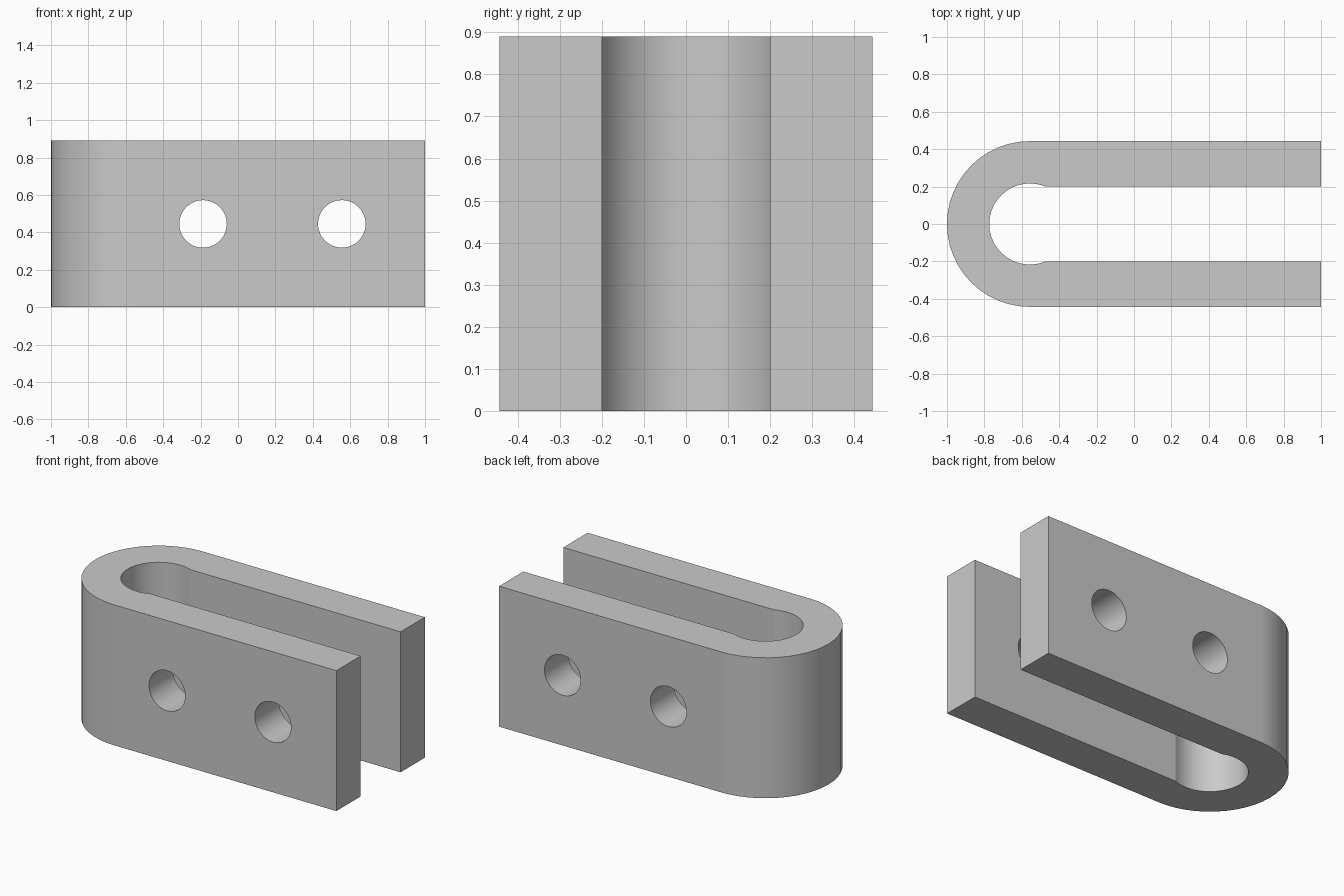
import bpy, bmesh
from math import asin, cos, sin, pi
from mathutils import Matrix, Vector

cube = bpy.data.objects.get("Cube")
if cube:
    bpy.data.objects.remove(cube, do_unlink=True)

HEIGHT = 0.89
HALF_DEPTH = 0.443
BEND_X = HALF_DEPTH - 1
BORE_RADIUS = 0.217
SLOT_HALF = 0.2
HOLE_RADIUS = 0.127

grey = bpy.data.materials.new("plain grey")
grey.use_nodes = True
colour = (0.59, 0.59, 0.59, 1)
grey.diffuse_color = colour
grey.node_tree.nodes["Principled BSDF"].inputs["Base Color"].default_value = colour


def arc(radius, start, end, steps):
    """Points along an arc about the centre of the bend."""
    angles = [start + (end - start) * i / steps for i in range(steps + 1)]
    return [(BEND_X + radius * cos(a), radius * sin(a)) for a in angles]


def make_object(name, bm):
    bmesh.ops.recalc_face_normals(bm, faces=bm.faces)
    mesh = bpy.data.meshes.new(name)
    bm.to_mesh(mesh)
    bm.free()
    obj = bpy.data.objects.new(name, mesh)
    bpy.context.collection.objects.link(obj)
    return obj


# U-shaped body: rounded outside, slightly wider bore at the end of the slot
meet = asin(SLOT_HALF / BORE_RADIUS)
outline = [(1, HALF_DEPTH)] + arc(HALF_DEPTH, pi / 2, 3 * pi / 2, 24)
outline += [(1, -HALF_DEPTH), (1, -SLOT_HALF)]
outline += arc(BORE_RADIUS, 2 * pi - meet, meet, 24) + [(1, SLOT_HALF)]
bm = bmesh.new()
base = bm.faces.new([bm.verts.new((x, y, 0)) for x, y in outline])
top = bmesh.ops.extrude_face_region(bm, geom=[base], use_keep_orig=True)["geom"]
bmesh.ops.translate(bm, vec=Vector((0, 0, HEIGHT)),
                    verts=[v for v in top if isinstance(v, bmesh.types.BMVert)])
clevis = make_object("clevis_body", bm)
clevis.data.materials.append(grey)

# Two pin holes through both arms
bm = bmesh.new()
for x in (-0.187, 0.555):
    place = Matrix.Translation((x, 0, HEIGHT / 2)) @ Matrix.Rotation(pi / 2, 4, "X")
    bmesh.ops.create_cone(bm, cap_ends=True, segments=48, radius1=HOLE_RADIUS,
                          radius2=HOLE_RADIUS, depth=1.2, matrix=place)
cutter = make_object("pin_hole_cutter", bm)
cutter.hide_render = True
cutter.data.materials.append(grey)

bpy.ops.object.select_all(action="DESELECT")
bpy.context.view_layer.objects.active = clevis
clevis.select_set(True)
cut = clevis.modifiers.new("pin_holes", "BOOLEAN")
cut.operation = "DIFFERENCE"
cut.solver = "EXACT"
cut.object = cutter
bpy.ops.object.modifier_apply(modifier=cut.name)
bpy.data.objects.remove(cutter, do_unlink=True)

# Smooth bend and bores, crisp edges, flat arms
bpy.ops.object.shade_smooth_by_angle(angle=pi / 10)
weighted = clevis.modifiers.new("flat_arms", "WEIGHTED_NORMAL")
weighted.keep_sharp = True
